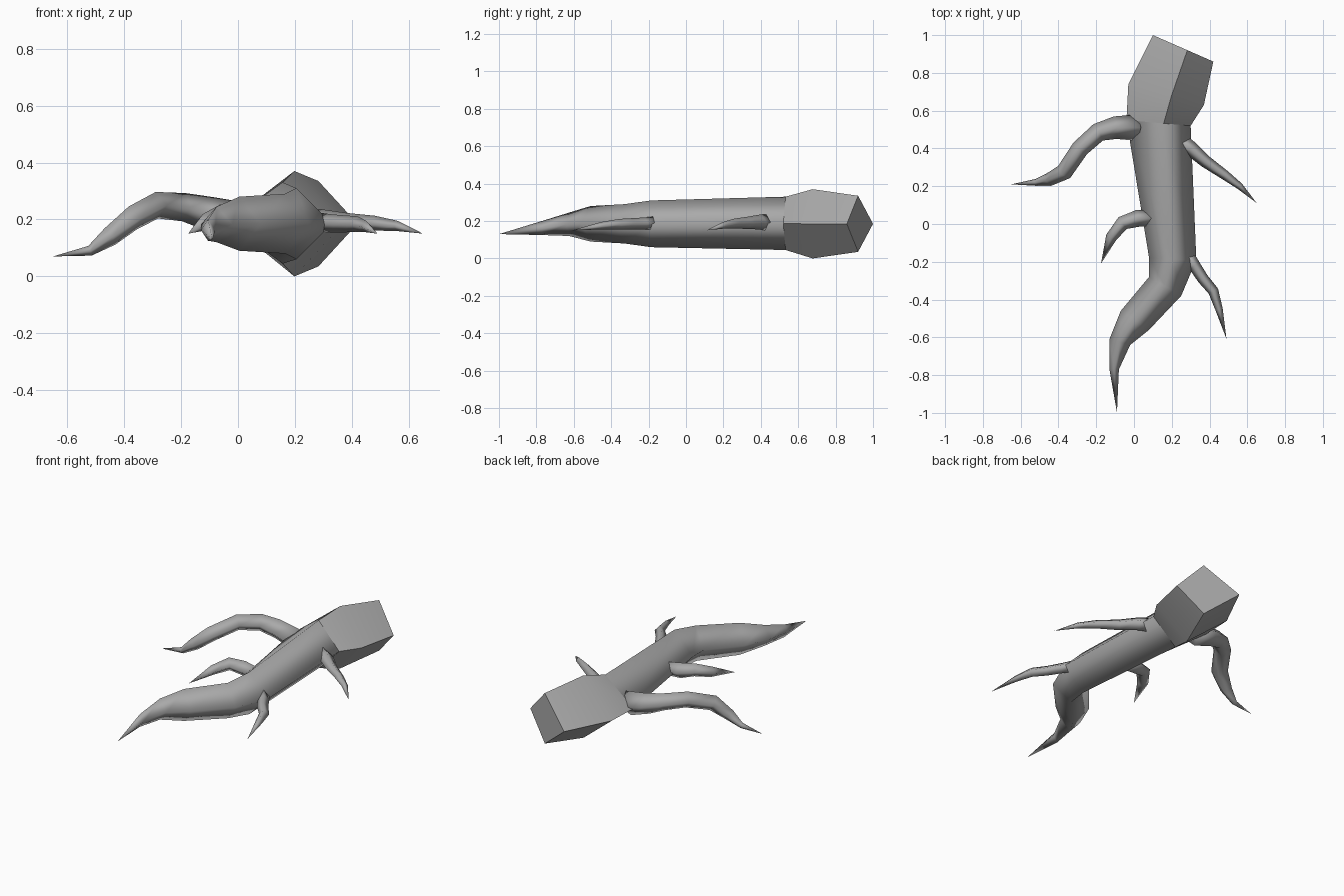
import bpy
import bmesh
from math import radians
from mathutils import Vector

cube = bpy.data.objects.get("Cube")
if cube:
    bpy.data.objects.remove(cube)

GREY = (0.4, 0.4, 0.4, 1)
mat = bpy.data.materials.new("plain grey")
mat.use_nodes = True
mat.diffuse_color = GREY
mat.node_tree.nodes["Principled BSDF"].inputs["Base Color"].default_value = GREY


def loft(name, rings, tip=None, angle=180, caps=True):
    """Skin four-cornered rings, ending in a point or a flat cap."""
    bm = bmesh.new()
    loops = [[bm.verts.new(p) for p in ring] for ring in rings]
    for a, b in zip(loops, loops[1:]):
        for i in range(4):
            j = (i + 1) % 4
            bm.faces.new((a[i], a[j], b[j], b[i]))
    if caps:
        bm.faces.new(loops[0])
    if tip:
        end = bm.verts.new(tip)
        for i in range(4):
            bm.faces.new((loops[-1][i], loops[-1][(i + 1) % 4], end))
    else:
        bm.faces.new(loops[-1])
    bmesh.ops.recalc_face_normals(bm, faces=bm.faces)
    mesh = bpy.data.meshes.new(name)
    bm.to_mesh(mesh)
    bm.free()
    mesh.materials.append(mat)
    ob = bpy.data.objects.new(name, mesh)
    bpy.context.collection.objects.link(ob)
    bpy.ops.object.select_all(action="DESELECT")
    ob.select_set(True)
    bpy.context.view_layer.objects.active = ob
    bpy.ops.object.shade_smooth_by_angle(angle=radians(angle))


def diamond(left, right, bottom, top, ridge=0.5):
    """Diamond section between two side corners, with a top and bottom ridge."""
    mid_z = (bottom + top) / 2
    l, r = Vector((*left, mid_z)), Vector((*right, mid_z))
    m = l.lerp(r, ridge)
    return [l, (m.x, m.y, top), r, (m.x, m.y, bottom)]


def limb(name, path, widths):
    """Tapering diamond tube along a path, ending in a point."""
    pts = [Vector(p) for p in path]
    rings = []
    for i, w in enumerate(widths):
        d = (pts[i + 1] - pts[max(i - 1, 0)]).normalized()
        side = d.cross(Vector((0, 0, 1))).normalized() * w
        up = side.cross(d).normalized() * w
        rings.append([pts[i] + side, pts[i] + up, pts[i] - side, pts[i] - up])
    loft(name, rings, tip=pts[-1])


# Head: blunt diamond block
neck = diamond((-0.04, 0.55), (0.30, 0.52), 0.045, 0.33, 0.58)
loft("head", [
    neck,
    diamond((-0.03, 0.74), (0.37, 0.63), 0.0, 0.37, 0.57),
    diamond((0.10, 1.0), (0.42, 0.86), 0.035, 0.335, 0.57),
], angle=50, caps=False)

# Body and curved tail
loft("body", [
    neck,
    diamond((0.08, -0.18), (0.33, -0.19), 0.06, 0.31),
    diamond((0.08, -0.28), (0.25, -0.38), 0.08, 0.29),
    diamond((-0.07, -0.46), (0.08, -0.56), 0.09, 0.28),
    diamond((-0.13, -0.61), (-0.02, -0.64), 0.12, 0.245),
    diamond((-0.13, -0.77), (-0.08, -0.77), 0.125, 0.20),
], tip=(-0.09, -1.0, 0.13), caps=False)

# Limbs
limb("right_front_limb", [
    (0.02, 0.51, 0.19), (-0.10, 0.51, 0.22), (-0.19, 0.485, 0.243),
    (-0.285, 0.40, 0.25), (-0.37, 0.275, 0.205), (-0.45, 0.235, 0.14),
    (-0.52, 0.22, 0.09), (-0.65, 0.21, 0.07),
], [0.07, 0.06, 0.05, 0.047, 0.045, 0.035, 0.018])
limb("right_rear_limb", [
    (0.10, 0.03, 0.19), (0.02, 0.03, 0.20), (-0.06, 0.005, 0.215),
    (-0.12, -0.07, 0.19), (-0.175, -0.21, 0.15),
], [0.04, 0.045, 0.038, 0.03])
limb("left_front_limb", [
    (0.24, 0.44, 0.19), (0.30, 0.40, 0.195), (0.38, 0.33, 0.19),
    (0.48, 0.26, 0.187), (0.56, 0.20, 0.177), (0.65, 0.11, 0.15),
], [0.045, 0.04, 0.033, 0.026, 0.018])
limb("left_rear_limb", [
    (0.28, -0.16, 0.19), (0.32, -0.22, 0.187), (0.365, -0.29, 0.185),
    (0.42, -0.355, 0.183), (0.45, -0.45, 0.175), (0.49, -0.61, 0.15),
], [0.035, 0.032, 0.03, 0.028, 0.02])
